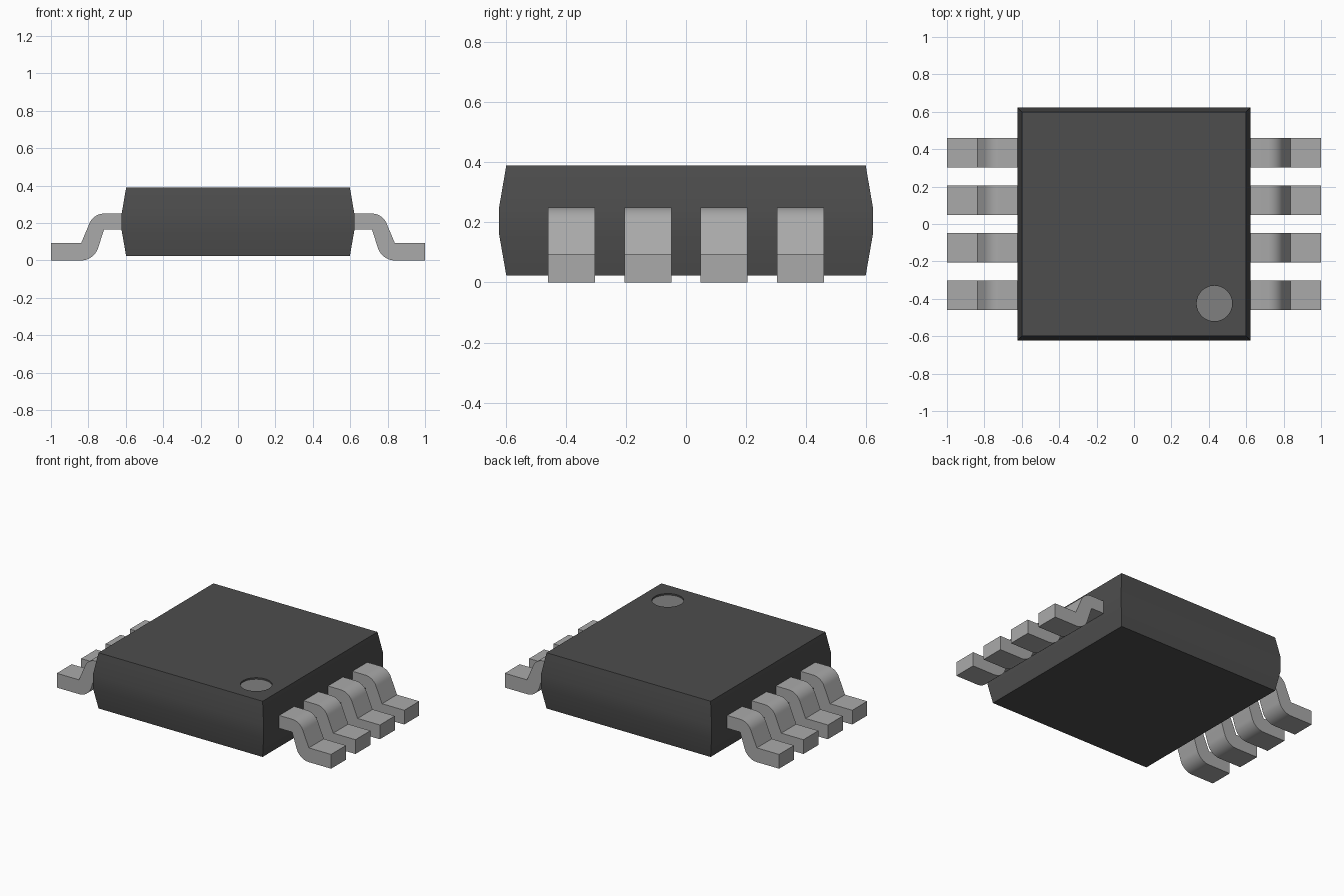
import bpy, bmesh, math

cube = bpy.data.objects.get("Cube")
if cube:
    bpy.data.objects.remove(cube, do_unlink=True)


def material(name, value):
    m = bpy.data.materials.new(name)
    m.use_nodes = True
    col = (value, value, value, 1)
    m.diffuse_color = col
    m.node_tree.nodes["Principled BSDF"].inputs["Base Color"].default_value = col
    return m


BODY = material("dark grey plastic", 0.075)
DOT = material("mid grey marker", 0.215)
METAL = material("light grey metal", 0.40)


def add_object(name, bm, *mats):
    bmesh.ops.recalc_face_normals(bm, faces=bm.faces)
    me = bpy.data.meshes.new(name)
    bm.to_mesh(me)
    bm.free()
    ob = bpy.data.objects.new(name, me)
    bpy.context.collection.objects.link(ob)
    for m in mats:
        me.materials.append(m)
    return ob


def select_only(ob):
    bpy.ops.object.select_all(action='DESELECT')
    ob.select_set(True)
    bpy.context.view_layer.objects.active = ob


def smooth(ob):
    select_only(ob)
    bpy.ops.object.shade_smooth_by_angle(angle=math.radians(30))


# Package body: square rings lofted from bottom to top
TOP = 0.39
bm = bmesh.new()
rings = []
for half, z in ((0.598, 0.023), (0.622, 0.16), (0.622, 0.25), (0.598, TOP)):
    rings.append([bm.verts.new((sx * half, sy * half, z))
                  for sx, sy in ((-1, -1), (1, -1), (1, 1), (-1, 1))])
for a, b in zip(rings, rings[1:]):
    for i in range(4):
        j = (i + 1) % 4
        bm.faces.new((a[i], a[j], b[j], b[i]))
bm.faces.new(rings[0][::-1])
bm.faces.new(rings[-1])
body = add_object("package_body", bm, BODY, DOT)

# Round marker recess in the top face
DEPTH = 0.01
bm = bmesh.new()
bmesh.ops.create_cone(bm, cap_ends=True, segments=48, radius1=0.095,
                      radius2=0.095, depth=2 * DEPTH)
bmesh.ops.translate(bm, verts=bm.verts, vec=(0.43, -0.425, TOP))
cutter = add_object("marker_cutter", bm, BODY)
cutter.hide_render = True
mod = body.modifiers.new("marker_recess", 'BOOLEAN')
mod.operation = 'DIFFERENCE'
mod.solver = 'EXACT'
mod.object = cutter
select_only(body)
bpy.ops.object.modifier_apply(modifier=mod.name)
bpy.data.objects.remove(cutter, do_unlink=True)
for p in body.data.polygons:
    on_floor = abs(p.center.z - (TOP - DEPTH)) < 0.002 and p.normal.z > 0.9
    p.material_index = 1 if on_floor else 0
smooth(body)


# Bent lead: profile in x-z with two rounded outer bends, extruded along y
def arc(cx, cz, r, start, end, n=10):
    angles = [math.radians(start + (end - start) * i / n) for i in range(n + 1)]
    return [(cx + r * math.cos(a), cz + r * math.sin(a)) for a in angles]


profile = ([(0.60, 0.25)] + arc(0.716, 0.165, 0.085, 90, 18)
           + [(0.838, 0.094), (1.0, 0.094), (1.0, 0.0)]
           + arc(0.838, 0.094, 0.094, -90, -162)
           + [(0.716, 0.165), (0.60, 0.165)])
LEAD_WIDTH = 0.156


def lead(name, side, y):
    bm = bmesh.new()
    face = bm.faces.new([bm.verts.new((side * x, y - LEAD_WIDTH / 2, z))
                         for x, z in profile])
    out = bmesh.ops.extrude_face_region(bm, geom=[face])
    verts = [v for v in out["geom"] if isinstance(v, bmesh.types.BMVert)]
    bmesh.ops.translate(bm, verts=verts, vec=(0, LEAD_WIDTH, 0))
    smooth(add_object(name, bm, METAL))


# Four leads along each side
for side, label in ((1, "left"), (-1, "right")):
    for i in range(4):
        lead(f"{label}_lead_{i + 1}", side, (i - 1.5) * 0.254)
